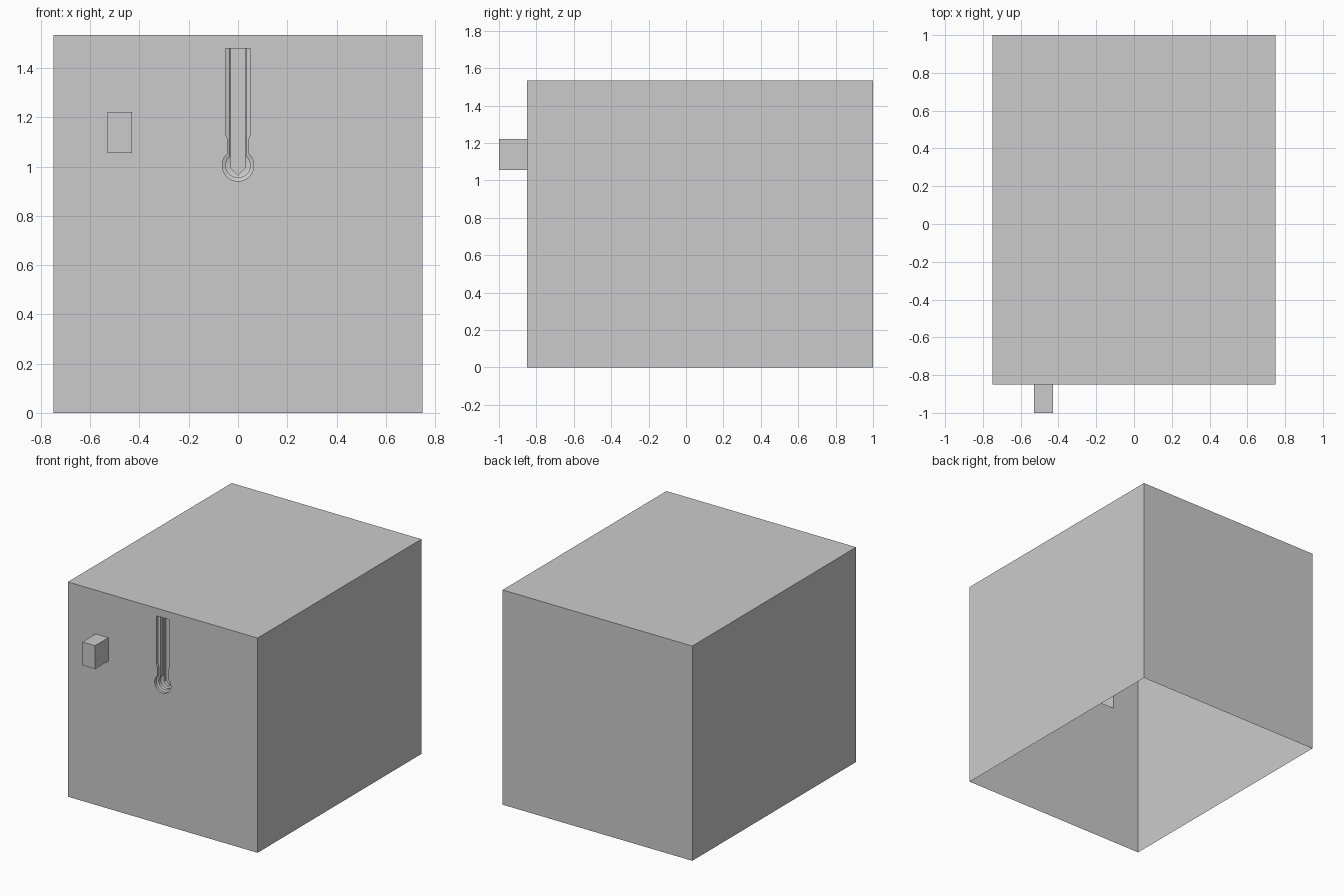
import bpy, bmesh, math

if "Cube" in bpy.data.objects:
    bpy.data.objects.remove(bpy.data.objects["Cube"])

W, H = 0.75, 1.535
FRONT, BACK, KNOB = -0.85, 1.0, -1.0
N = 16  # arc steps on half of the keyhole

bm = bmesh.new()


def ring(points, y):
    return [bm.verts.new((x, y, z)) for x, z in points]


def loft(a, b):
    for i in range(len(a)):
        j = (i + 1) % len(a)
        bm.faces.new((a[i], a[j], b[j], b[i]))


def rect(x0, x1, z0, z1):
    return [(x0, z0), (x1, z0), (x1, z1), (x0, z1)]


def mirrored(half):
    # right half runs from the top down to the point at x = 0
    return half + [(-x, z) for x, z in reversed(half[:-1])]


def keyhole(w, neck, r, zc=1.005, top=1.48):
    start = math.acos(neck / r)
    half = [(w, top), (w, 1.13), (neck, 1.115)]
    for i in range(N + 1):
        a = start + (-math.pi / 2 - start) * i / N
        half.append((r * math.cos(a) if i < N else 0, zc + r * math.sin(a)))
    return mirrored(half)


def pointed_slot(w, tip=0.965, shoulder=0.995, top=1.48):
    half = [(w, top), (w, 1.13), (w, 1.115)]
    for i in range(N + 1):
        t = i / N
        if t < 0.5:
            half.append((w, 1.05 + (shoulder - 1.05) * t * 2))
        else:
            s = t * 2 - 1
            half.append((w * (1 - s), shoulder + (tip - shoulder) * s))
    return mirrored(half)


# shell: side, top and back walls, open underneath
front = ring(rect(-W, W, 0, H), FRONT)
back = ring(rect(-W, W, 0, H), BACK)
for i in (1, 2, 3):
    j = (i + 1) % 4
    bm.faces.new((front[i], front[j], back[j], back[i]))
bm.faces.new(back)

# front wall with openings for the block and the keyhole recess
block = ring(rect(-0.53, -0.43, 1.055, 1.222), FRONT)
slot = ring(keyhole(0.05, 0.043, 0.064), FRONT)
edges = []
for loop in (front, block, slot):
    for i in range(len(loop)):
        a, b = loop[i], loop[(i + 1) % len(loop)]
        edges.append(bm.edges.get((a, b)) or bm.edges.new((a, b)))
bmesh.ops.triangle_fill(bm, edges=edges, use_beauty=True, normal=(0, -1, 0))

# hollow block standing out of the front wall
block_end = ring(rect(-0.53, -0.43, 1.055, 1.222), KNOB)
loft(block, block_end)
bm.faces.new(block_end)

# stepped keyhole recess
previous = slot
for outline, y in ((keyhole(0.05, 0.043, 0.064), FRONT + 0.02),
                   (keyhole(0.034, 0.034, 0.05), FRONT + 0.025),
                   (keyhole(0.034, 0.034, 0.05), FRONT + 0.05),
                   (pointed_slot(0.03), FRONT + 0.055),
                   (pointed_slot(0.03), FRONT + 0.08)):
    level = ring(outline, y)
    loft(previous, level)
    previous = level
bm.faces.new(previous)

bmesh.ops.recalc_face_normals(bm, faces=bm.faces[:])
# tidy the flat front wall
bmesh.ops.dissolve_limit(bm, angle_limit=0.001, verts=[], edges=[
    e for e in bm.edges if all(abs(v.co.y - FRONT) < 1e-6 for v in e.verts)])

mesh = bpy.data.meshes.new("box_housing")
bm.to_mesh(mesh)
bm.free()
obj = bpy.data.objects.new("box_housing", mesh)
bpy.context.collection.objects.link(obj)
